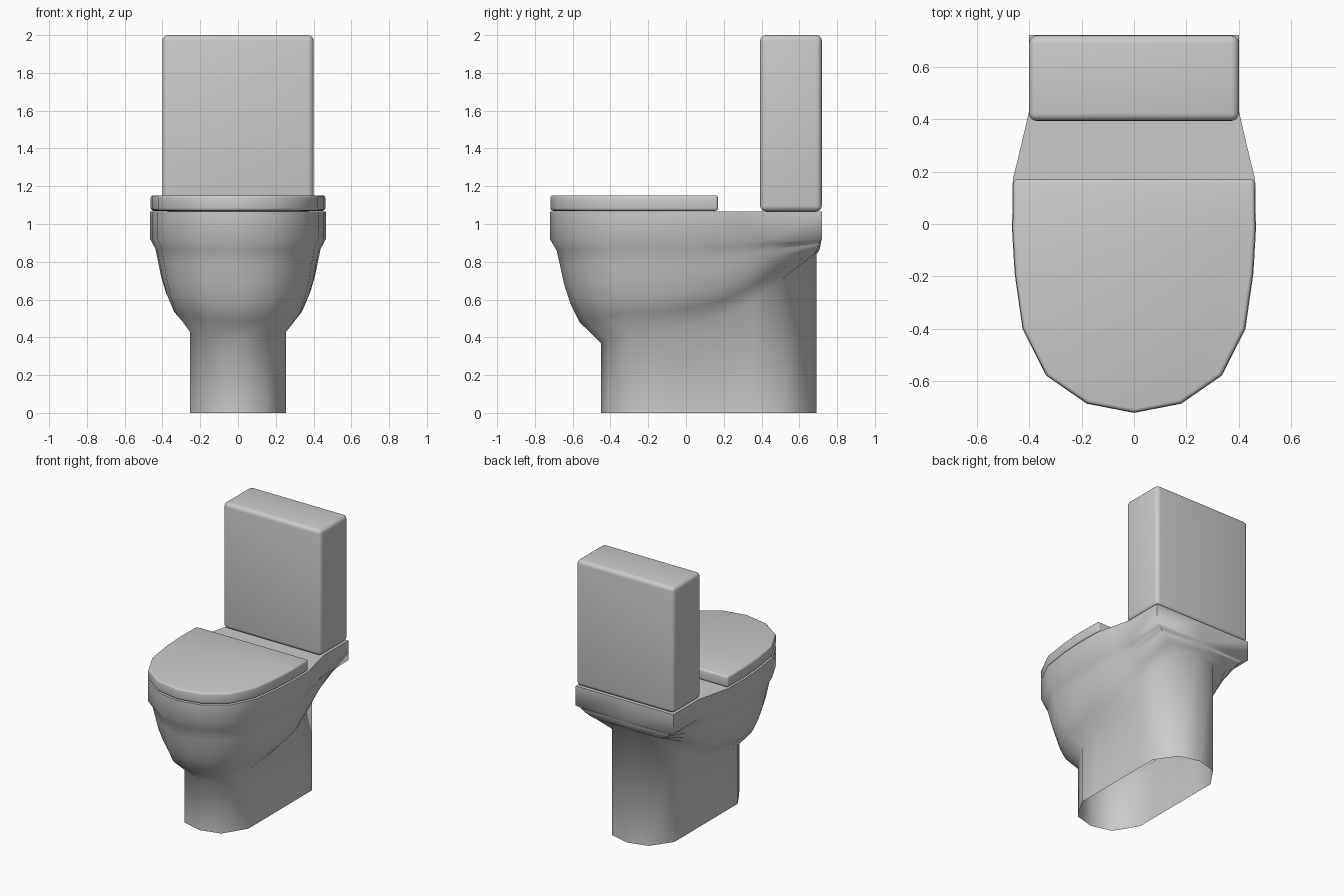
import bpy, bmesh
from math import radians

if "Cube" in bpy.data.objects:
    bpy.data.objects.remove(bpy.data.objects["Cube"])

# Half-outline stations, front to back: rim x, rim y, base x, base y, neck z
STATIONS = [
    (0, -.72, 0, -.45, .37), (.18, -.685, .15, -.41, .39),
    (.335, -.578, .205, -.325, .41), (.425, -.40, .255, -.24, .43),
    (.455, -.19, .255, -.10, .44), (.465, -.02, .255, .02, .46),
    (.462, .17, .255, .20, .51), (.43, .30, .255, .36, .60),
    (.40, .43, .255, .50, .70), (.40, .72, .15, .65, .82),
    (0, .72, 0, .69, .84)]
RIM_TOP, RIM_LOW = 1.065, .92
# Bowl profile between neck and rim: outward fraction, height fraction
PROFILE = [(0, 0), (.42, .2), (.60, .38), (.72, .56), (.80, .74), (.87, .89), (1, 1)]


def mirrored(half):
    """Close a half outline (first and last points may lie on x = 0)."""
    return half + [(-p[0], *p[1:]) for p in reversed(half) if p[0] > 0]


def finish(name, bm, angle, bevel=0, segments=3):
    bmesh.ops.recalc_face_normals(bm, faces=bm.faces)
    mesh = bpy.data.meshes.new(name)
    bm.to_mesh(mesh)
    bm.free()
    ob = bpy.data.objects.new(name, mesh)
    bpy.context.collection.objects.link(ob)
    bpy.ops.object.select_all(action='DESELECT')
    ob.select_set(True)
    bpy.context.view_layer.objects.active = ob
    if bevel:
        m = ob.modifiers.new("bevel", 'BEVEL')
        m.width, m.segments, m.limit_method = bevel, segments, 'ANGLE'
        m.angle_limit = radians(50)
        bpy.ops.object.modifier_apply(modifier=m.name)
    bpy.ops.object.shade_smooth_by_angle(angle=radians(angle))
    return ob


def loft(bm, rings):
    loops = [[bm.verts.new(p) for p in r] for r in rings]
    n = len(loops[0])
    for a, b in zip(loops, loops[1:]):
        for i in range(n):
            j = (i + 1) % n
            bm.faces.new((a[i], a[j], b[j], b[i]))
    return loops


# Bowl and pedestal: one loft, open underneath
rings = [mirrored([(bx, by, 0) for _, _, bx, by, _ in STATIONS])]
for s, h in PROFILE:
    rings.append(mirrored([(bx + (rx - bx) * s, by + (ry - by) * s, nz + (RIM_LOW - nz) * h)
                           for rx, ry, bx, by, nz in STATIONS]))
rings.append(mirrored([(s[0], s[1], RIM_TOP) for s in STATIONS]))
bm = bmesh.new()
bm.faces.new(loft(bm, rings)[-1])
finish("bowl", bm, 62)

# Lid: D-shaped slab over the front of the rim
outline = mirrored([(s[0] * .995, s[1] * .998) for s in STATIONS[:7]])
bm = bmesh.new()
low, high = loft(bm, [[(x, y, z) for x, y in outline] for z in (1.07, 1.152)])
bm.faces.new(low)
bm.faces.new(high)
finish("lid", bm, 40, .014)

# Water tank: rounded box
bm = bmesh.new()
bmesh.ops.create_cube(bm, size=1)
bmesh.ops.scale(bm, vec=(.80, .326, .933), verts=bm.verts)
bmesh.ops.translate(bm, vec=(0, .556, 1.5335), verts=bm.verts)
finish("tank", bm, 40, .03, 4)
